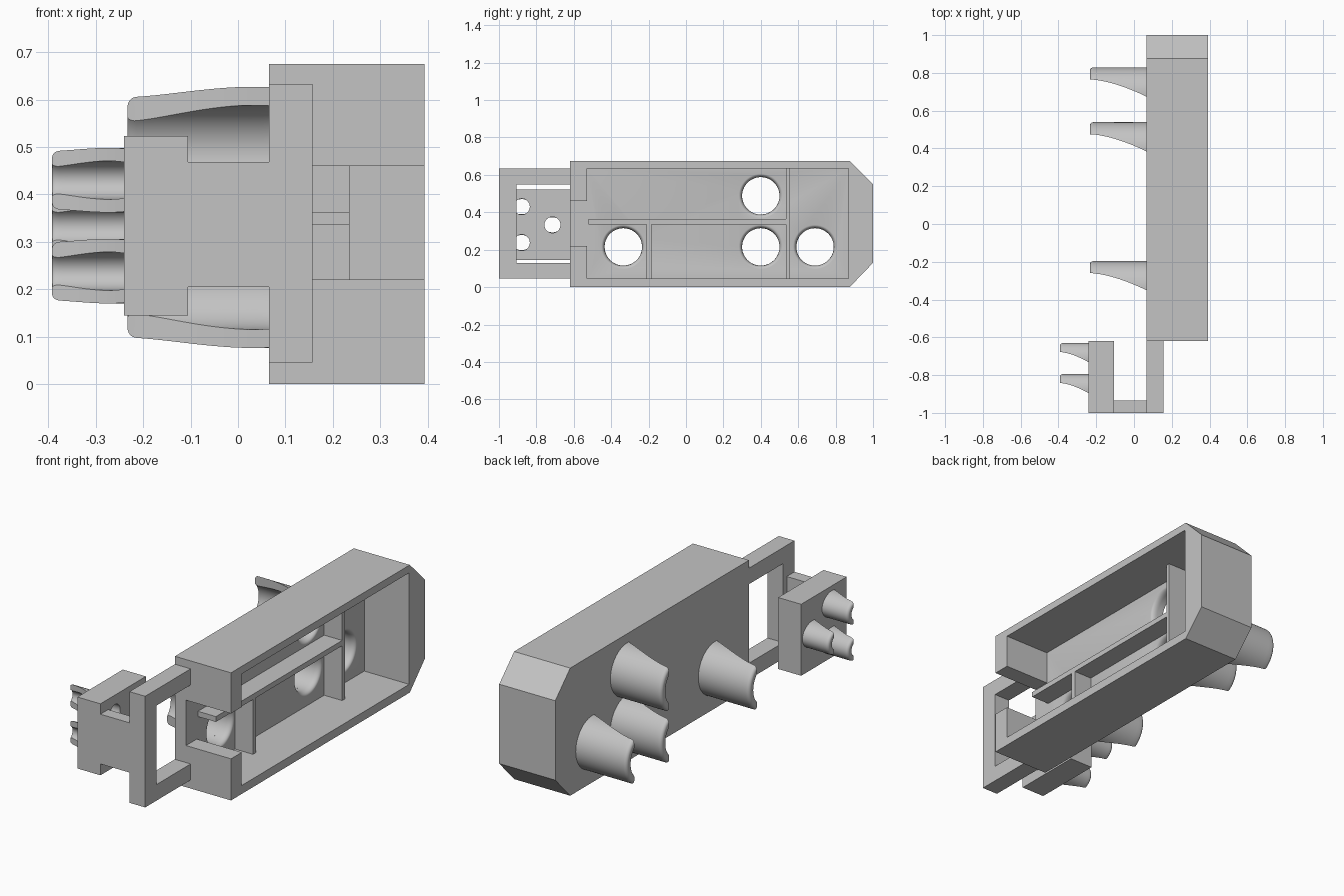
import bpy, bmesh
from math import sin, cos, asin, pi, radians

cube = bpy.data.objects.get("Cube")
if cube:
    bpy.data.objects.remove(cube, do_unlink=True)

grey = bpy.data.materials.new("plain grey")
grey.use_nodes = True
grey.diffuse_color = (0.55, 0.55, 0.55, 1)
grey.node_tree.nodes["Principled BSDF"].inputs["Base Color"].default_value = (0.55, 0.55, 0.55, 1)


def finish(name, bm):
    bmesh.ops.recalc_face_normals(bm, faces=bm.faces)
    mesh = bpy.data.meshes.new(name)
    bm.to_mesh(mesh)
    bm.free()
    mesh.materials.append(grey)
    obj = bpy.data.objects.new(name, mesh)
    bpy.context.collection.objects.link(obj)
    return obj


def loft(name, loops):
    """Skin a row of closed point loops and cap both ends."""
    bm = bmesh.new()
    rings = [[bm.verts.new(p) for p in loop] for loop in loops]
    n = len(rings[0])
    for a, b in zip(rings, rings[1:]):
        for i in range(n):
            j = (i + 1) % n
            bm.faces.new((a[i], a[j], b[j], b[i]))
    bm.faces.new(rings[0])
    bm.faces.new(rings[-1][::-1])
    return finish(name, bm)


def slab(name, x0, x1, outline):
    return loft(name, [[(x, y, z) for y, z in outline] for x in (x0, x1)])


def box(name, x0, x1, y0, y1, z0, z1):
    return slab(name, x0, x1, [(y0, z0), (y1, z0), (y1, z1), (y0, z1)])


def bore(cy, cz, profile, n=48):
    """Round cutter along x from (x, radius) pairs."""
    turns = [2 * pi * i / n for i in range(n)]
    return loft("cutter", [[(x, cy + r * cos(a), cz + r * sin(a)) for a in turns]
                           for x, r in profile])


def cut(obj, cutter):
    cutter.hide_render = True
    mod = obj.modifiers.new("cut", 'BOOLEAN')
    mod.operation, mod.solver, mod.object = 'DIFFERENCE', 'EXACT', cutter
    bpy.context.view_layer.objects.active = obj
    bpy.ops.object.modifier_apply(modifier=mod.name)
    bpy.data.objects.remove(cutter, do_unlink=True)


def hook(name, base_x, length, cy, cz, outer, inner, squash, tip_cut, base_cut, n=28):
    """Tube standing out towards -x, scooped away on its lower-y side, rounded tip."""
    rnd = (outer - inner) * 0.49
    stations = [(length - rnd) * i / 14 for i in range(15)]
    stations += [length - rnd + rnd * sin(pi / 2 * i / 6) for i in range(1, 7)]
    loops = []
    for d in stations:
        s = max(0, (d - length + rnd) / rnd)
        shrink = rnd * 0.85 * (1 - (1 - min(s, 1) ** 2) ** 0.5)
        ro, ri = outer - shrink, inner + shrink * 0.4
        c = tip_cut + (base_cut - tip_cut) * (1 - d / length) ** 1.6
        a, b = asin(c / ro), asin(c / ri)
        arc = [(ro, a + (pi - 2 * a) * i / n) for i in range(n + 1)]
        arc += [(ri, pi - b - (pi - 2 * b) * i / n) for i in range(n + 1)]
        loops.append([(base_x - d, cy + r * sin(t), cz + squash * r * cos(t)) for r, t in arc])
    return loft(name, loops)


# Open tray with a chamfered rear end
BACK, FLOOR, RIM = 0.065, 0.13, 0.393
tray = slab("tray", BACK, RIM, [(-0.62, 0), (0.875, 0), (1, 0.13), (1, 0.55),
                                (0.875, 0.675), (-0.62, 0.675)])
cut(tray, box("cutter", FLOOR, 0.5, -0.53, 0.87, 0.045, 0.635))
cut(tray, box("cutter", FLOOR, 0.5, -0.7, -0.5, 0.22, 0.46))

# Flared holes through the tray floor, each with a scooped hook behind it
flare = [(0.0, 0.1)] + [(FLOOR - 0.03 * (1 - sin(pi / 2 * i / 6)),
                         0.1 + 0.018 * (1 - cos(pi / 2 * i / 6))) for i in range(7)]
flare.append((0.2, 0.118))
for i, (y, z) in enumerate([(0.4, 0.488), (0.4, 0.215), (0.69, 0.215), (-0.335, 0.215)]):
    cut(tray, bore(y, z, flare))
    hook(f"large_hook_{i + 1}", BACK, 0.298, y, z, 0.139, 0.1, 1, 0.075, -0.015)

# Dividers inside the tray
box("long_divider", FLOOR - 0.01, 0.235, -0.52, 0.54, 0.335, 0.363)
box("rear_divider", FLOOR - 0.01, 0.235, 0.535, 0.557, 0.045, 0.635)
box("front_divider", FLOOR - 0.01, 0.235, -0.21, -0.185, 0.045, 0.335)

# Open frame at the front, bridge and side plate
slab("front_frame", BACK, 0.157, [(-1, 0.045), (-0.62, 0.045), (-0.62, 0.13), (-0.905, 0.13),
                                  (-0.905, 0.548), (-0.62, 0.548), (-0.62, 0.633), (-1, 0.633)])
box("bridge", -0.105, BACK, -1, -0.935, 0.205, 0.468)
plate = box("side_plate", -0.24, -0.105, -1, -0.62, 0.145, 0.523)

# Small holes and hooks on the side plate
for i, (y, z) in enumerate([(-0.878, 0.43), (-0.878, 0.238), (-0.714, 0.333)]):
    cut(plate, bore(y, z, [(-0.3, 0.043), (0, 0.043)], 32))
    hook(f"small_hook_{i + 1}", -0.24, 0.152, y, z, 0.084, 0.05, 0.81, 0.036, -0.018, 20)

# Smooth the round parts, keep the corners crisp
bpy.ops.object.select_all(action='DESELECT')
for obj in bpy.context.scene.objects:
    if obj.type == 'MESH':
        obj.select_set(True)
        bpy.context.view_layer.objects.active = obj
bpy.ops.object.shade_smooth_by_angle(angle=radians(30))
